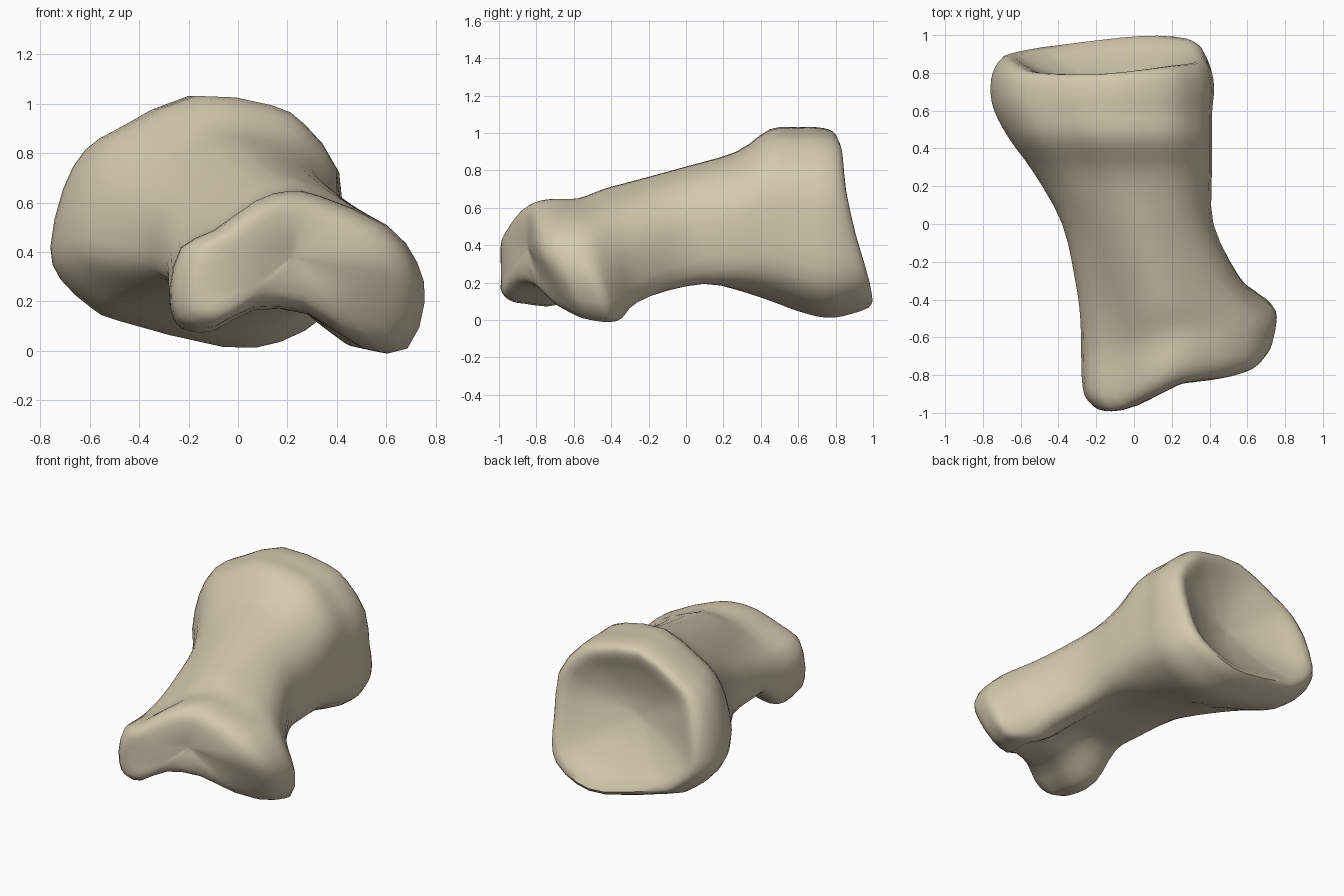
import bpy
import bmesh
from mathutils import Vector

if "Cube" in bpy.data.objects:
    bpy.data.objects.remove(bpy.data.objects["Cube"], do_unlink=True)

# Bone colour
ivory = bpy.data.materials.new("ivory_bone")
ivory.use_nodes = True
ivory.diffuse_color = (0.66, 0.58, 0.43, 1)
shader = ivory.node_tree.nodes["Principled BSDF"]
shader.inputs["Base Color"].default_value = ivory.diffuse_color
shader.inputs["Roughness"].default_value = 0.8

# Matching (x, z) outlines of the wide base and the saddle-shaped head
BASE = [(.42, .45), (.41, .72), (.27, .91), (.13, .99), (-.2, 1.03), (-.48, .9),
        (-.62, .81), (-.71, .65), (-.76, .42), (-.72, .29), (-.59, .17), (-.48, .12),
        (-.06, .015), (.17, .035), (.35, .14), (.41, .27)]
HEAD = [(.75, .2), (.72, .36), (.6, .51), (.33, .63), (.2, .65), (.07, .61),
        (-.1, .49), (-.235, .42), (-.28, .25), (-.26, .13), (-.2, .09), (-.1, .09),
        (.06, .17), (.28, .15), (.5, .01), (.68, .01)]

# Sections between the ends: y, blend towards head, left, right, bottom, top
SHAFT = [(.6, 0, -.74, .41, .05, 1.03), (.45, .05, -.66, .41, .1, 1.02),
         (.27, .2, -.53, .41, .145, .9), (0, .5, -.38, .42, .18, .82),
         (-.28, .8, -.31, .55, .1, .74), (-.42, .95, -.285, .65, .03, .7)]

# End sections: y, scale of the outline
CUP = [(.7, .03), (.73, .3), (.8, .62), (.865, .85), (.82, .96), (.72, 1)]
CAP = [(-.56, 1), (-.7, .985), (-.78, .92), (-.83, .75), (-.845, .4), (-.835, .03)]


def clamp(v):
    return max(0.0, min(1.0, v))


def lean(x, y, z, base_weight, head_weight):
    """Tilt the end sections so that the joint faces slant."""
    rise = .6 - z
    slope = .25 + .15 * x if rise > 0 else .1 + .3 * clamp(.2 - x)
    side = max(x - .25, -.32)
    tilt = side * (.12 if side > 0 else .5)
    if side > 0:
        tilt += clamp(side * 4) * .45 * max(0, .38 - z)
    return Vector((x, y + base_weight * rise * slope + head_weight * tilt, z))


def end_ring(outline, centre, y, scale, at_base):
    base_weight = clamp(.2 + (1 - scale) * 6) if at_base else 0
    head_weight = 0 if at_base else clamp((-.2 - y) / .5)
    return [lean(centre[0] + (x - centre[0]) * scale, y,
                 centre[1] + (z - centre[1]) * scale, base_weight, head_weight)
            for x, z in outline]


def shaft_ring(y, blend, left, right, bottom, top):
    pts = [Vector(a).lerp(Vector(b), blend) for a, b in zip(BASE, HEAD)]
    xs, zs = [p.x for p in pts], [p.y for p in pts]
    ring = []
    for p in pts:
        x = left + (right - left) * (p.x - min(xs)) / (max(xs) - min(xs))
        z = bottom + (top - bottom) * (p.y - min(zs)) / (max(zs) - min(zs))
        # Hollow the underside behind the narrow knuckle
        z += .14 * blend * clamp((.3 - x) * 3) * clamp((.45 - z) * 3)
        ring.append(lean(x, y, z, 0, clamp((-.2 - y) / .5)))
    return ring


def spline(a, b, c, d, t):
    """Smooth curve from b to c."""
    return b + .5 * t * (c - a + t * (2 * a - 5 * b + 4 * c - d + t * (3 * (b - c) + d - a)))


def refine_ring(ring, steps=2):
    n = len(ring)
    return [spline(ring[i - 1], ring[i], ring[(i + 1) % n], ring[(i + 2) % n], s / steps)
            for i in range(n) for s in range(steps)]


def refine_length(rings, steps=3):
    last = len(rings) - 1
    result = []
    for i in range(last):
        group = [rings[max(0, i - 1)], rings[i], rings[i + 1], rings[min(last, i + 2)]]
        for s in range(steps):
            result.append([spline(*quad, s / steps) for quad in zip(*group)])
    return result + [rings[-1]]


# Loft the bone from the hollow base to the rounded head
rings = [end_ring(BASE, (-.14, .53), y, s, True) for y, s in CUP]
rings += [shaft_ring(*row) for row in SHAFT]
rings += [end_ring(HEAD, (.22, .38), y, s, False) for y, s in CAP]
rings = refine_length([refine_ring(r) for r in rings])

bm = bmesh.new()
loops = [[bm.verts.new(p) for p in ring] for ring in rings]
for one, two in zip(loops, loops[1:]):
    for i in range(len(one)):
        bm.faces.new((one[i - 1], one[i], two[i], two[i - 1]))
bm.faces.new(loops[0])
bm.faces.new(loops[-1])
bmesh.ops.recalc_face_normals(bm, faces=bm.faces)

mesh = bpy.data.meshes.new("finger_bone")
bm.to_mesh(mesh)
bm.free()
mesh.materials.append(ivory)
bone = bpy.data.objects.new("finger_bone", mesh)
bpy.context.collection.objects.link(bone)
bpy.context.view_layer.objects.active = bone
bone.select_set(True)
bpy.ops.object.shade_smooth_by_angle(angle=1.0)
